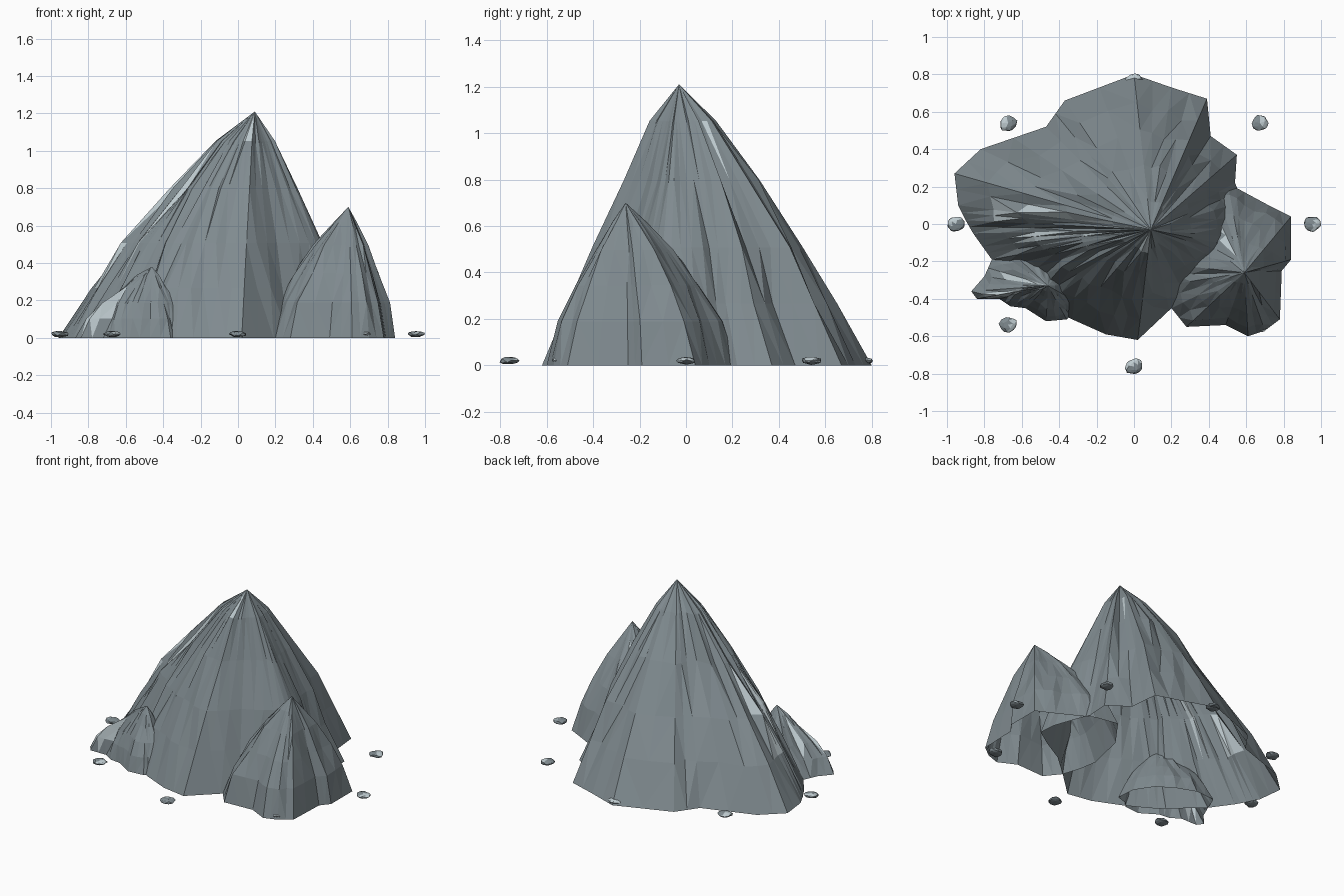
import bpy, bmesh, math, random
from mathutils import Vector

cube = bpy.data.objects.get("Cube")
if cube:
    bpy.data.objects.remove(cube, do_unlink=True)

random.seed(7)


def make_material(name, colour):
    mat = bpy.data.materials.new(name)
    mat.use_nodes = True
    mat.diffuse_color = colour
    mat.node_tree.nodes["Principled BSDF"].inputs["Base Color"].default_value = colour
    return mat


slate = make_material("slate grey", (0.215, 0.257, 0.277, 1))
pale = make_material("pale stone", (0.52, 0.6, 0.63, 1))


def add_object(name, bm, is_pale):
    bmesh.ops.recalc_face_normals(bm, faces=bm.faces)
    bm.normal_update()
    for face in bm.faces:
        face.material_index = 1 if is_pale(face) else 0
    mesh = bpy.data.meshes.new(name)
    bm.to_mesh(mesh)
    bm.free()
    mesh.materials.append(slate)
    mesh.materials.append(pale)
    obj = bpy.data.objects.new(name, mesh)
    bpy.context.collection.objects.link(obj)
    return obj


def peak(name, apex, outline, profile, rough, streaks):
    """Open-bottomed shell lofted from a ground outline to a summit.
    Streaks are pale bands: compass range in degrees, then height range."""
    top = Vector(apex)
    feet = [Vector((x / 100, y / 100, 0)) for x, y in outline]
    # Each outline edge gets a midpoint, so extra gullies can form higher up
    base = []
    for a, b in zip(feet, feet[1:] + feet[:1]):
        base += [a, (a + b) / 2]
    bm = bmesh.new()
    rings = []
    for reach, height in profile:
        ring = []
        for i, foot in enumerate(base):
            flat = Vector((top.x, top.y, 0))
            wobble = 0 if height == 0 else random.uniform(-rough, rough) * (0.2 + height)
            gully = 0 if i % 2 == 0 else -rough * height * 0.6
            p = flat.lerp(foot, reach * (1 + wobble + gully))
            p.z = top.z * height
            ring.append(bm.verts.new(p))
        rings.append(ring)
    tip = bm.verts.new(top)
    n = len(base)
    for i in range(n):
        j = (i + 1) % n
        for low, high in zip(rings, rings[1:]):
            bm.faces.new((low[i], low[j], high[j], high[i]))
        bm.faces.new((rings[-1][i], rings[-1][j], tip))
    bmesh.ops.triangulate(bm, faces=bm.faces)

    def in_streak(face):
        c = face.calc_center_median()
        compass = math.degrees(math.atan2(c.y - top.y, c.x - top.x)) % 360
        return any(a < compass < b and lo < c.z < hi for a, b, lo, hi in streaks)

    return add_object(name, bm, in_streak)


# Main summit, pale on its western ribs and just below the tip
slope = [(1, 0), (0.83, 0.22), (0.665, 0.42), (0.425, 0.66), (0.2, 0.87)]
peak("main_peak", (0.09, -0.03, 1.21),
     [(0, 80), (20, 73), (39, 67), (41, 47), (55, 37), (54, 22), (58, 12),
      (63, -2), (64, -14), (52, -22), (36, -31), (19, -46), (2, -62), (-15, -59),
      (-33, -51), (-48, -43), (-57, -37), (-66, -28), (-76, -19), (-81, -12),
      (-86, -5), (-90, 2), (-94, 10), (-96, 27), (-82, 40), (-47, 52), (-37, 66)],
     slope, 0.08,
     [(171, 176, 0.2, 0.45), (169, 173, 0.5, 1.1), (182, 185, 0.35, 0.95),
      (236, 262, 1.08, 1.2), (55, 62, 0.9, 1.1)])

# Side summits, bulging more at the foot
bulge = [(1, 0), (0.86, 0.27), (0.65, 0.49), (0.4, 0.71), (0.18, 0.88)]
peak("side_peak", (0.59, -0.26, 0.7),
     [(59, 17), (72, 10), (84, 4), (84, -19), (79, -25), (78, -51), (70, -57),
      (61, -60), (49, -54), (28, -55), (20, -45), (16, -33), (14, -21), (20, 6),
      (34, 25), (50, 22)], bulge, 0.08,
     [(214, 217, 0.25, 0.42), (119, 124, 0.3, 0.6)])
peak("small_peak", (-0.46, -0.33, 0.38),
     [(-76, -19), (-80, -28), (-87, -36), (-84, -40), (-72, -40), (-66, -44),
      (-58, -45), (-47, -52), (-36, -51), (-32, -47), (-25, -45), (-26, -32),
      (-34, -20), (-45, -13), (-58, -8), (-72, -9)], bulge, 0.13,
     [(188, 194, 0.04, 0.26), (165, 172, 0.15, 0.36)])

# Ring of flat pebbles around the foot, each pale on one side of its top
for k in range(8):
    angle = k * math.tau / 8
    bm = bmesh.new()
    bmesh.ops.create_icosphere(bm, subdivisions=2, radius=1)
    for v in bm.verts:
        s = random.uniform(0.85, 1.08)
        v.co = Vector((v.co.x * 0.048, v.co.y * 0.044, v.co.z * 0.017)) * s
    turn = random.uniform(0, math.tau)
    side = Vector((math.cos(turn), math.sin(turn), 0))
    pebble = add_object(f"pebble_{k + 1}", bm, lambda f: f.normal.z > 0.3
                        and f.calc_center_median().dot(side) > 0.008)
    pebble.location = (0.952 * math.cos(angle), 0.762 * math.sin(angle), 0.02)
    pebble.rotation_euler.z = random.uniform(0, 0.6)
